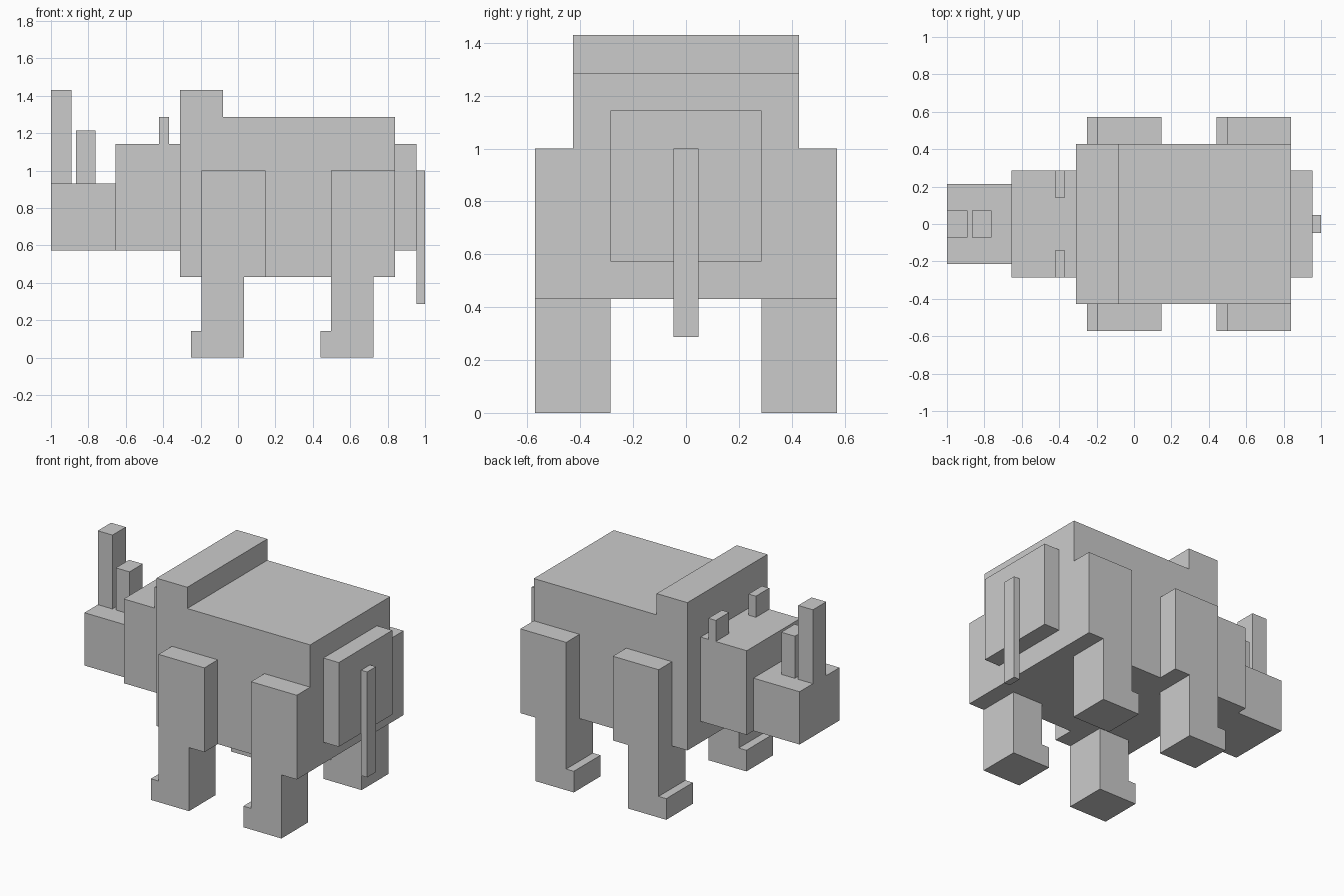
import bpy, bmesh

if "Cube" in bpy.data.objects:
    bpy.data.objects.remove(bpy.data.objects["Cube"])


def prism(name, profile, y0, y1):
    """Extrude an x-z outline from y0 to y1."""
    bm = bmesh.new()
    face = bm.faces.new([bm.verts.new((x, y0, z)) for x, z in profile])
    ext = bmesh.ops.extrude_face_region(bm, geom=[face])
    verts = [v for v in ext["geom"] if isinstance(v, bmesh.types.BMVert)]
    bmesh.ops.translate(bm, verts=verts, vec=(0, y1 - y0, 0))
    bmesh.ops.recalc_face_normals(bm, faces=bm.faces)
    mesh = bpy.data.meshes.new(name)
    bm.to_mesh(mesh)
    bm.free()
    obj = bpy.data.objects.new(name, mesh)
    bpy.context.collection.objects.link(obj)
    return obj


def box(name, x0, x1, y0, y1, z0, z1):
    return prism(name, [(x0, z0), (x1, z0), (x1, z1), (x0, z1)], y0, y1)


def mirrored(obj):
    obj.modifiers.new("mirror_y", "MIRROR").use_axis = (False, True, False)


# Body with raised shoulder hump
prism("body", [(-0.31, 0.43), (0.84, 0.43), (0.84, 1.286), (-0.08, 1.286),
               (-0.08, 1.43), (-0.31, 1.43)], -0.428, 0.428)

# Head, snout and horns
box("head", -0.655, -0.31, -0.286, 0.286, 0.573, 1.143)
box("snout", -1.0, -0.655, -0.214, 0.214, 0.573, 0.93)
box("front_horn", -1.0, -0.89, -0.071, 0.071, 0.93, 1.43)
box("rear_horn", -0.865, -0.763, -0.071, 0.071, 0.93, 1.215)
mirrored(box("ears", -0.423, -0.368, 0.143, 0.286, 1.143, 1.286))

# Rump and tail
box("rump", 0.84, 0.955, -0.286, 0.286, 0.573, 1.143)
box("tail", 0.955, 1.0, -0.047, 0.047, 0.287, 1.0)

# Legs: thigh on the flank, shin with a toe step below
for name, x in (("front", -0.195), ("back", 0.497)):
    mirrored(box(name + "_thighs", x, x + 0.343, 0.428, 0.571, 0.43, 1.0))
    shin = [(x - 0.057, 0), (x + 0.228, 0), (x + 0.228, 0.43),
            (x, 0.43), (x, 0.143), (x - 0.057, 0.143)]
    mirrored(prism(name + "_shins", shin, 0.286, 0.571))
